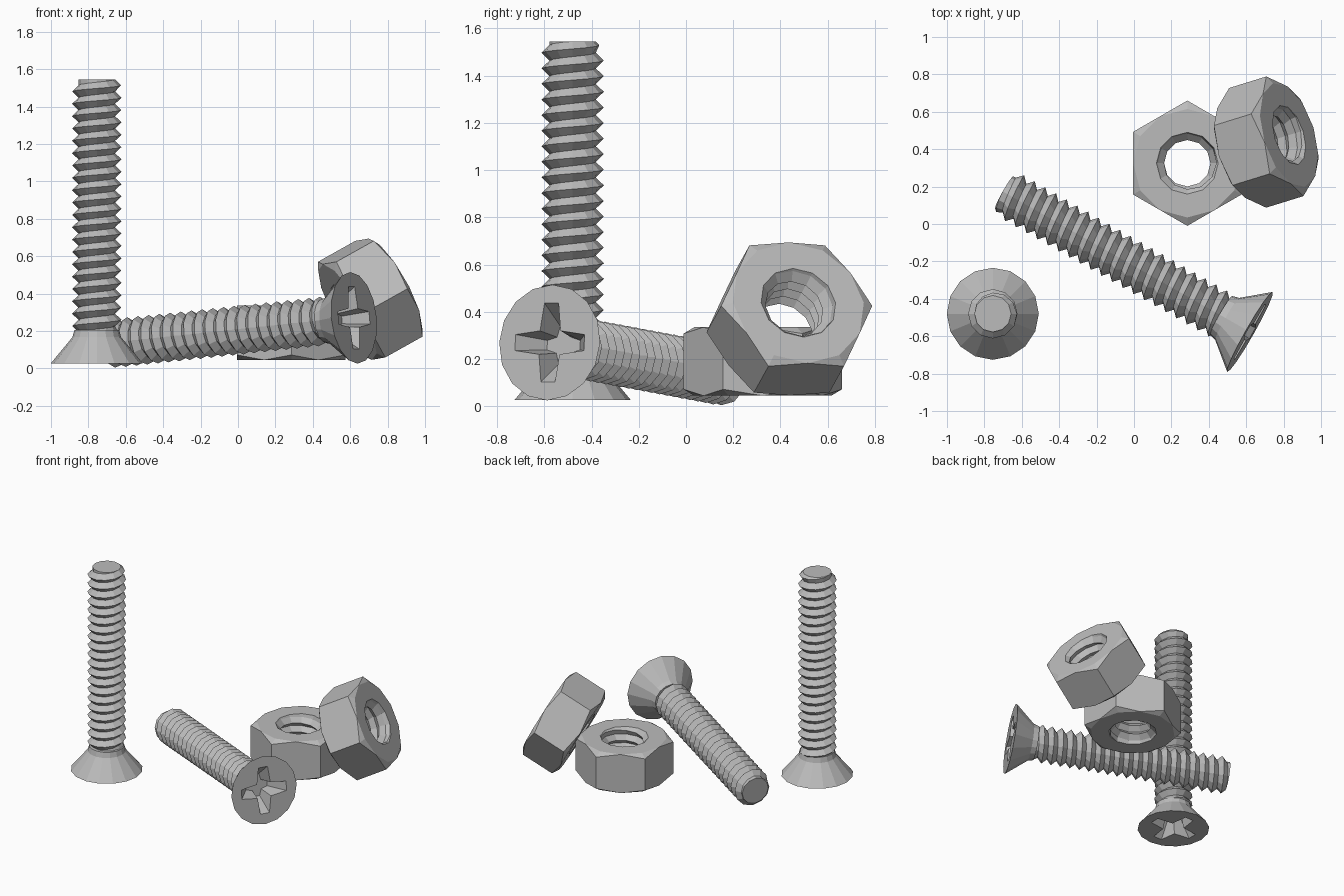
import bpy, bmesh, math
from mathutils import Matrix, Vector

cube = bpy.data.objects.get("Cube")
if cube:
    bpy.data.objects.remove(cube, do_unlink=True)

steel = bpy.data.materials.new("grey_steel")
steel.use_nodes = True
steel.diffuse_color = (0.5, 0.5, 0.5, 1)
steel.node_tree.nodes["Principled BSDF"].inputs["Base Color"].default_value = (0.5, 0.5, 0.5, 1)

PITCH = 0.066
SIDES = 12


def polar(r, a, z):
    return Vector((r * math.cos(a), r * math.sin(a), z))


def frame(axis, origin):
    """Placement whose local z follows the axis and whose local x is level."""
    z = Vector(axis).normalized()
    x = Vector((-z.y, z.x, 0))
    x = x.normalized() if x.length > 0.01 else Vector((0, 1, 0))
    m = Matrix((x, z.cross(x), z)).transposed().to_4x4()
    m.translation = origin
    return m


def finish(bm, name, matrix):
    bmesh.ops.remove_doubles(bm, verts=bm.verts, dist=0.0005)
    loose = [e for e in bm.edges if not e.link_faces]
    bmesh.ops.delete(bm, geom=loose, context='EDGES')
    bmesh.ops.holes_fill(bm, edges=[e for e in bm.edges if e.is_boundary], sides=0)
    bmesh.ops.recalc_face_normals(bm, faces=bm.faces)
    mesh = bpy.data.meshes.new(name)
    bm.to_mesh(mesh)
    bm.free()
    mesh.materials.append(steel)
    obj = bpy.data.objects.new(name, mesh)
    obj.matrix_world = matrix
    bpy.context.collection.objects.link(obj)


def helix(bm, z0, z1, r_a, r_b, limit):
    """V-shaped thread between two heights; limit shapes the run-out at the ends."""
    def vert(k, r, shift):
        z = z0 + PITCH * (k / SIDES - 2 + shift)
        z = min(max(z, z0), z1)
        return bm.verts.new(polar(limit(r, z), math.tau * k / SIDES, z))
    count = int(((z1 - z0) / PITCH + 4) * SIDES)
    a = [vert(k, r_a, 0) for k in range(count + SIDES + 1)]
    b = [vert(k, r_b, 0.5) for k in range(count + 1)]
    for k in range(count):
        n = k + SIDES
        bm.faces.new((a[k], a[k + 1], b[k + 1], b[k]))
        bm.faces.new((b[k], b[k + 1], a[n + 1], a[n]))


def skin(bm, rings):
    """Quads between successive closed rings of equal size."""
    for lo, hi in zip(rings, rings[1:]):
        for i in range(len(lo)):
            j = (i + 1) % len(lo)
            bm.faces.new((lo[i], lo[j], hi[j], hi[i]))


def cross_outline(bm, reach, half, corner, z):
    pts = []
    for q in range(4):
        turn = Matrix.Rotation(q * math.pi / 2, 3, 'Z')
        for x, y in ((reach, -half), (reach, half), (corner, corner)):
            pts.append(bm.verts.new(turn @ Vector((x, y, z))))
    return pts


def loop_edges(bm, ring):
    return [bm.edges.get((v, ring[i - 1])) for i, v in enumerate(ring)]


def screw(name, axis, origin):
    place = frame(axis, origin)
    length, core, crest = 1.518, 0.098, 0.132

    # Countersunk head with a tapered cross recess
    bm = bmesh.new()
    rings = [[bm.verts.new(polar(r, math.tau * i / 16, z)) for i in range(16)]
             for r, z in ((0.246, 0), (0.13, 0.14), (0.12, 0.178))]
    skin(bm, rings)
    bm.faces.new(rings[-1])
    mouth = cross_outline(bm, 0.168, 0.034, 0.05, 0)
    floor = cross_outline(bm, 0.08, 0.02, 0.034, 0.12)
    skin(bm, [mouth, floor])
    bm.faces.new(floor)
    bmesh.ops.triangle_fill(bm, use_beauty=True,
                            edges=loop_edges(bm, rings[0]) + loop_edges(bm, mouth))
    finish(bm, name + "_head", place)

    # Threaded shank
    bm = bmesh.new()
    start = 0.15
    helix(bm, start, length, core, crest,
          lambda r, z: min(r, core + z - start, core + length - z))
    finish(bm, name + "_thread", place)


def nut(name, axis, origin):
    place = frame(axis, origin)
    half, flat, mouth = 0.145, 0.29, 0.165
    bm = bmesh.new()

    # Hexagonal body with chamfered corners
    def ring(radius, z):
        verts = []
        for i in range(SIDES):
            corner = flat / math.cos(math.pi / 6) if i % 2 == 0 else flat
            r = radius or corner
            drop = 0 if radius else (corner - flat) * 0.6
            height = z - math.copysign(drop, z)
            verts.append(bm.verts.new(polar(r, math.tau * i / SIDES, height)))
        return verts
    skin(bm, [ring(mouth, -half), ring(flat, -half), ring(None, -half),
              ring(None, half), ring(flat, half), ring(mouth, half)])

    # Threaded bore with countersunk mouths
    helix(bm, -half, half, 0.158, 0.124,
          lambda r, z: max(r, mouth - (half - abs(z))))
    finish(bm, name, place)


screw("standing_screw", (0, 0, 1), (-0.755, -0.48, 0.027))
screw("lying_screw", (-0.866, 0.492, -0.092), (0.62, -0.577, 0.27))
nut("flat_nut", (0, 0, 1), (0.285, 0.325, 0.19))
nut("leaning_nut", (0.84, 0.26, 0.47), (0.707, 0.438, 0.37))
